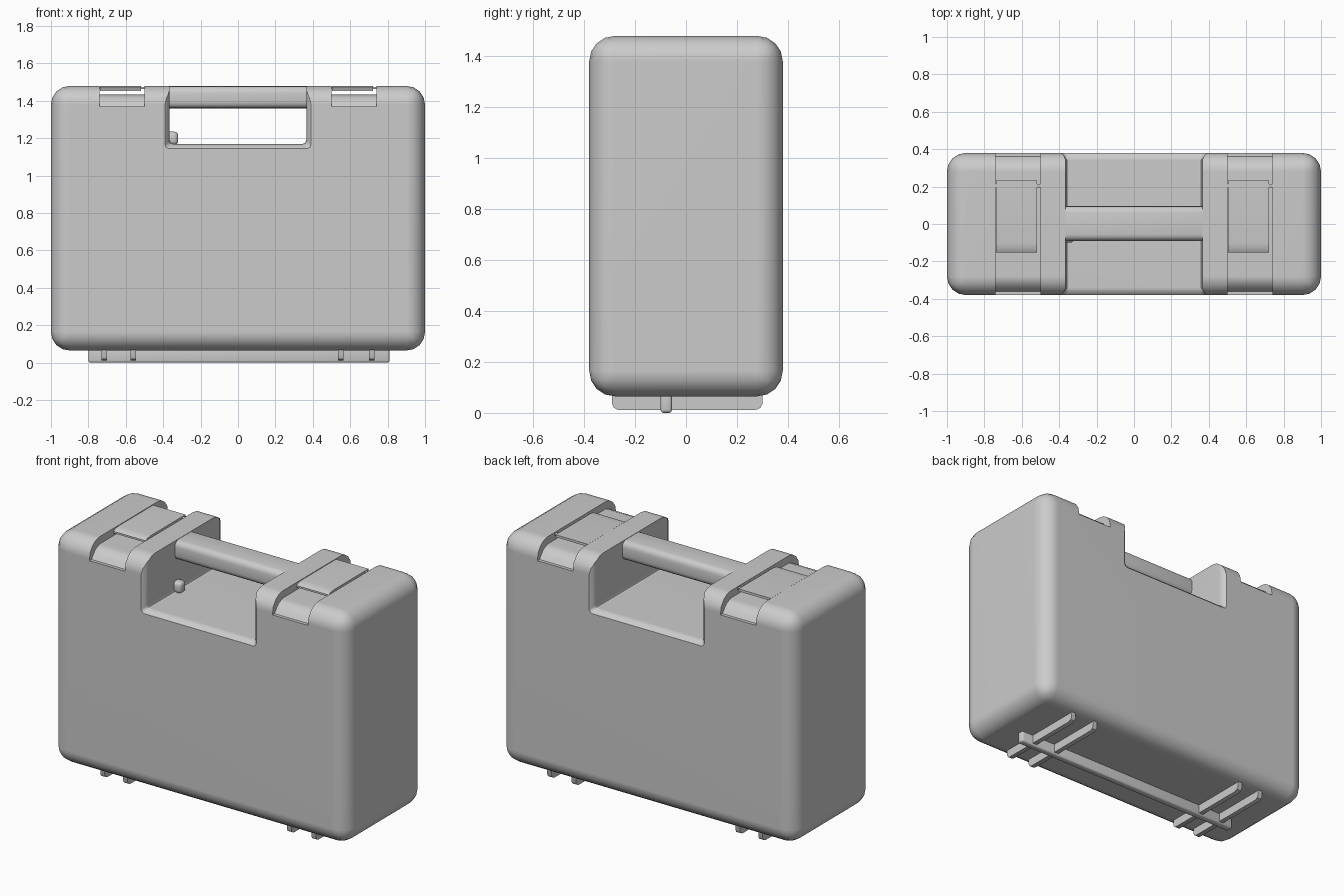
import bpy, bmesh, math

if "Cube" in bpy.data.objects:
    bpy.data.objects.remove(bpy.data.objects["Cube"])


def finish(name, bm, smooth=True):
    bmesh.ops.recalc_face_normals(bm, faces=bm.faces)
    me = bpy.data.meshes.new(name)
    bm.to_mesh(me)
    bm.free()
    ob = bpy.data.objects.new(name, me)
    bpy.context.collection.objects.link(ob)
    if smooth:
        shade(ob)
    return ob


def shade(ob):
    bpy.ops.object.select_all(action='DESELECT')
    ob.select_set(True)
    bpy.context.view_layer.objects.active = ob
    bpy.ops.object.shade_smooth_by_angle(angle=math.radians(35))


def box(name, x, y, z, bevel=0, seg=3, smooth=True):
    """Box given by (min, max) ranges, with all edges rounded."""
    bm = bmesh.new()
    bmesh.ops.create_cube(bm, size=1)
    for v in bm.verts:
        for i, r in enumerate((x, y, z)):
            v.co[i] = r[1] if v.co[i] > 0 else r[0]
    if bevel:
        bmesh.ops.bevel(bm, geom=bm.edges[:], offset=bevel, segments=seg,
                        profile=0.5, affect='EDGES', clamp_overlap=True)
    return finish(name, bm, smooth)


def loft(name, rings, smooth=True):
    """Closed solid through equal-length rings of 3D points."""
    bm = bmesh.new()
    vs = [[bm.verts.new(p) for p in r] for r in rings]
    n = len(rings[0])
    for a, b in zip(vs, vs[1:]):
        for i in range(n):
            bm.faces.new((a[i], a[(i + 1) % n], b[(i + 1) % n], b[i]))
    bm.faces.new(vs[0])
    bm.faces.new(vs[-1])
    return finish(name, bm, smooth)


def extrude_x(name, profile, x0, x1, smooth=True):
    return loft(name, [[(x, y, z) for y, z in profile] for x in (x0, x1)], smooth)


def cut(ob, cutter):
    cutter.hide_render = True
    mod = ob.modifiers.new("cut", 'BOOLEAN')
    mod.operation, mod.solver, mod.object = 'DIFFERENCE', 'EXACT', cutter
    bpy.context.view_layer.objects.active = ob
    bpy.ops.object.modifier_apply(modifier=mod.name)
    bpy.data.objects.remove(cutter)


# Rounded case shell
body = box("case_body", (-1, 1), (-0.38, 0.38), (0.065, 1.48), 0.1, 4, False)

# Hand opening, flaring slightly at the front and back faces
rings = []
for y, f in ((-0.42, .03), (-0.38, .025), (-0.365, .01), (-0.34, 0),
             (0.34, 0), (0.365, .01), (0.38, .025), (0.42, .03)):
    w, b, r = 0.365 + f, 1.17 - f, 0.02
    rings.append([(-w, y, 1.6), (-w, y, b + r), (-w + r * .3, y, b + r * .3),
                  (-w + r, y, b), (w - r, y, b), (w - r * .3, y, b + r * .3),
                  (w, y, b + r), (w, y, 1.6)])
cut(body, loft("hand_opening_cutter", rings, False))

# Latch grooves wrapping over the top edges
floor = [(-0.36, 1.37), (-0.343, 1.395), (-0.318, 1.42), (-0.28, 1.435)]
groove = ([(-0.5, 1.6), (-0.5, 1.37)] + floor
          + [(-y, z) for y, z in reversed(floor)] + [(0.5, 1.37), (0.5, 1.6)])
for x0 in (-0.74, 0.5):
    cut(body, extrude_x("groove_cutter", groove, x0, x0 + 0.24, False))
shade(body)
wn = body.modifiers.new("even_normals", 'WEIGHTED_NORMAL')
wn.keep_sharp = True

# Carrying bar and small knob inside the opening
box("handle_bar", (-0.42, 0.42), (-0.09, 0.095), (1.36, 1.478), 0.035, 4)
box("opening_knob", (-0.385, -0.32), (-0.1, -0.04), (1.165, 1.235), 0.02, 3)

# Latch plates bridging the grooves, with a turned-down front lip
plate = [(0.232, 1.463), (0.232, 1.478), (-0.10, 1.478), (-0.135, 1.474),
         (-0.152, 1.464), (-0.152, 1.453), (-0.138, 1.453), (-0.10, 1.463)]
for side, x0 in (("left", -0.74), ("right", 0.5)):
    extrude_x(side + "_latch", plate, x0 + 0.003, x0 + 0.222)
    box(side + "_latch_hinge", (x0 - 0.01, x0 + 0.25), (0.195, 0.215), (1.462, 1.474), 0.003, 2)

# Base rail and cross ribs
box("base_rail", (-0.8, 0.81), (-0.1, -0.055), (0, 0.09), 0.012, 3)
rib = [(-0.29, 0.1), (-0.29, 0.035), (-0.283, 0.02), (-0.268, 0.012),
       (0.275, 0.012), (0.292, 0.02), (0.3, 0.035), (0.3, 0.1)]
for i, x in enumerate((-0.715, -0.56, 0.55, 0.715)):
    extrude_x("base_rib_%d" % (i + 1), rib, x - 0.015, x + 0.015)
